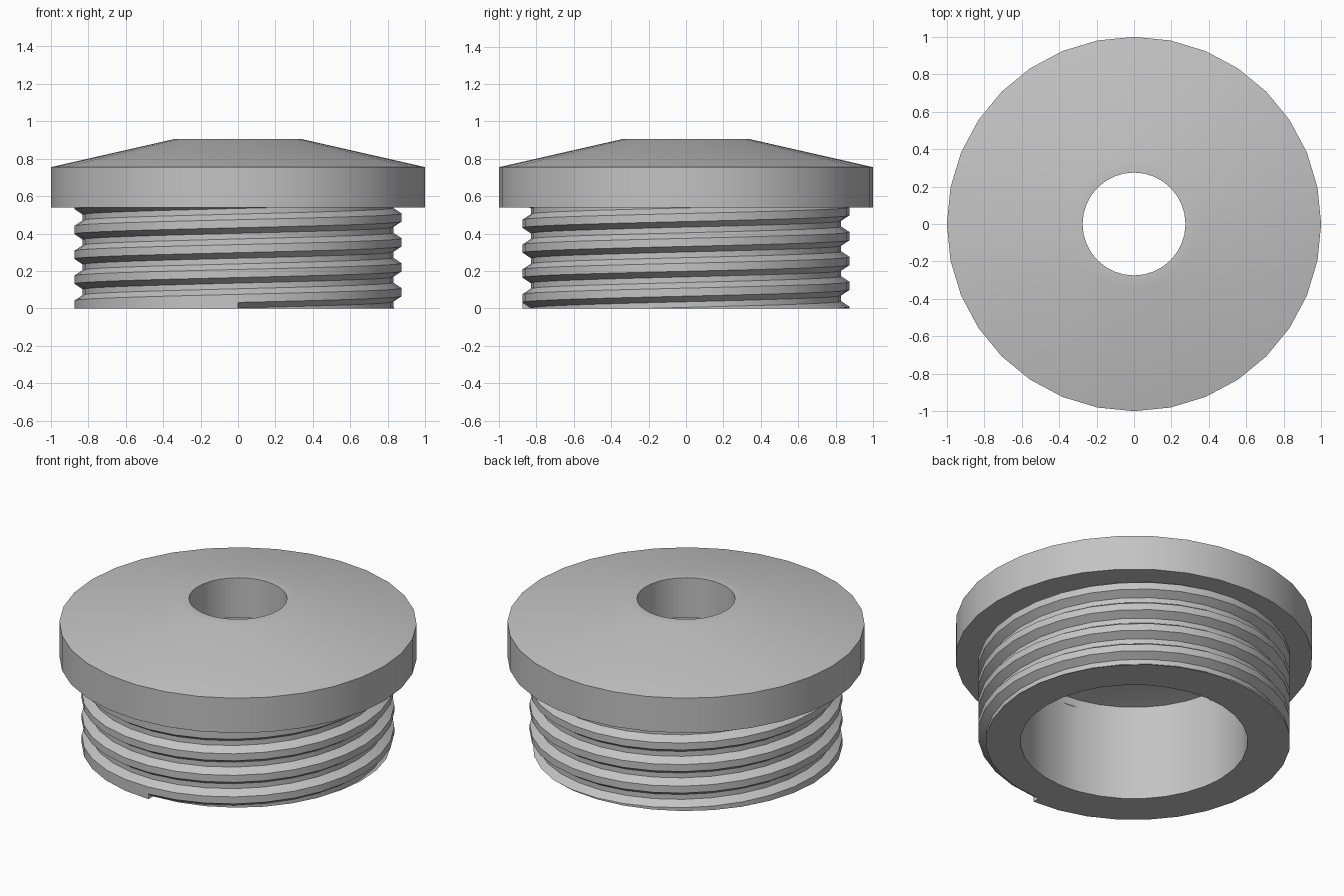
import bpy, bmesh, math

SEG = 32
BORE, CREST, ROOT = 0.637, 0.875, 0.83
PITCH, CAP_Z = 0.133, 0.54

old = bpy.data.objects.get("Cube")
if old:
    bpy.data.objects.remove(old, do_unlink=True)

grey = bpy.data.materials.new("plain grey")
grey.use_nodes = True
colour = (0.55, 0.55, 0.55, 1)
grey.diffuse_color = colour
grey.node_tree.nodes["Principled BSDF"].inputs["Base Color"].default_value = colour


def finish(bm, name):
    bmesh.ops.remove_doubles(bm, verts=bm.verts[:], dist=0.0002)
    bmesh.ops.recalc_face_normals(bm, faces=bm.faces[:])
    mesh = bpy.data.meshes.new(name)
    bm.to_mesh(mesh)
    bm.free()
    mesh.materials.append(grey)
    obj = bpy.data.objects.new(name, mesh)
    bpy.context.collection.objects.link(obj)
    bpy.ops.object.select_all(action='DESELECT')
    bpy.context.view_layer.objects.active = obj
    obj.select_set(True)
    bpy.ops.object.shade_smooth_by_angle(angle=math.radians(30))


def polar(r, angle, z):
    return (r * math.cos(angle), r * math.sin(angle), z)


# Cap: closed section turned around the vertical axis
bm = bmesh.new()
section = [(1, CAP_Z), (1, 0.755), (0.34, 0.905), (0.275, 0.905),
           (0.275, 0.66), (0.34, 0.66), (BORE, 0.59), (BORE, CAP_Z)]
rings = [[bm.verts.new(polar(r, math.tau * i / SEG, z)) for r, z in section]
         for i in range(SEG)]
for i in range(SEG):
    a, b = rings[i], rings[(i + 1) % SEG]
    for j in range(len(section)):
        k = (j + 1) % len(section)
        bm.faces.new((a[j], b[j], b[k], a[k]))
finish(bm, "cap")

# Threaded body: one helical ribbon per turn, the first one left ungrooved
bm = bmesh.new()
for turn in range(6):
    root = ROOT if turn else CREST
    previous = None
    for i in range(SEG + 1):
        angle = math.tau * i / SEG - math.pi / 2
        zc = -0.013 + PITCH * (turn - 1 + i / SEG)
        column = [bm.verts.new(polar(r, angle, zc + dz)) for r, dz in (
            (CREST, -0.045), (root, -0.015), (root, 0.015),
            (CREST, 0.045), (CREST, PITCH - 0.045))]
        if previous:
            for j in range(4):
                bm.faces.new((previous[j], column[j], column[j + 1], previous[j + 1]))
        elif turn == 1:
            bm.faces.new(column[:4])  # blunt start of the groove
        previous = column
bmesh.ops.remove_doubles(bm, verts=bm.verts[:], dist=0.0002)

# Trim the ribbon flush with the base and the cap
for z, direction in ((CAP_Z, 1), (0, -1)):
    cut = bmesh.ops.bisect_plane(
        bm, geom=bm.verts[:] + bm.edges[:] + bm.faces[:], dist=0.00001,
        plane_co=(0, 0, z), plane_no=(0, 0, direction), clear_outer=True)

# Base ring and bore wall grown from the bottom rim
rim = [e for e in cut["geom_cut"] if isinstance(e, bmesh.types.BMEdge)]
for z in (0, CAP_Z):
    grown = bmesh.ops.extrude_edge_only(bm, edges=rim)["geom"]
    for v in (g for g in grown if isinstance(g, bmesh.types.BMVert)):
        v.co = polar(BORE, math.atan2(v.co.y, v.co.x), z)
    rim = [g for g in grown if isinstance(g, bmesh.types.BMEdge)
           and all(abs(v.co.z - z) < 0.001 for v in g.verts)
           and all(abs(v.co.xy.length - BORE) < 0.001 for v in g.verts)]
finish(bm, "threaded_body")
